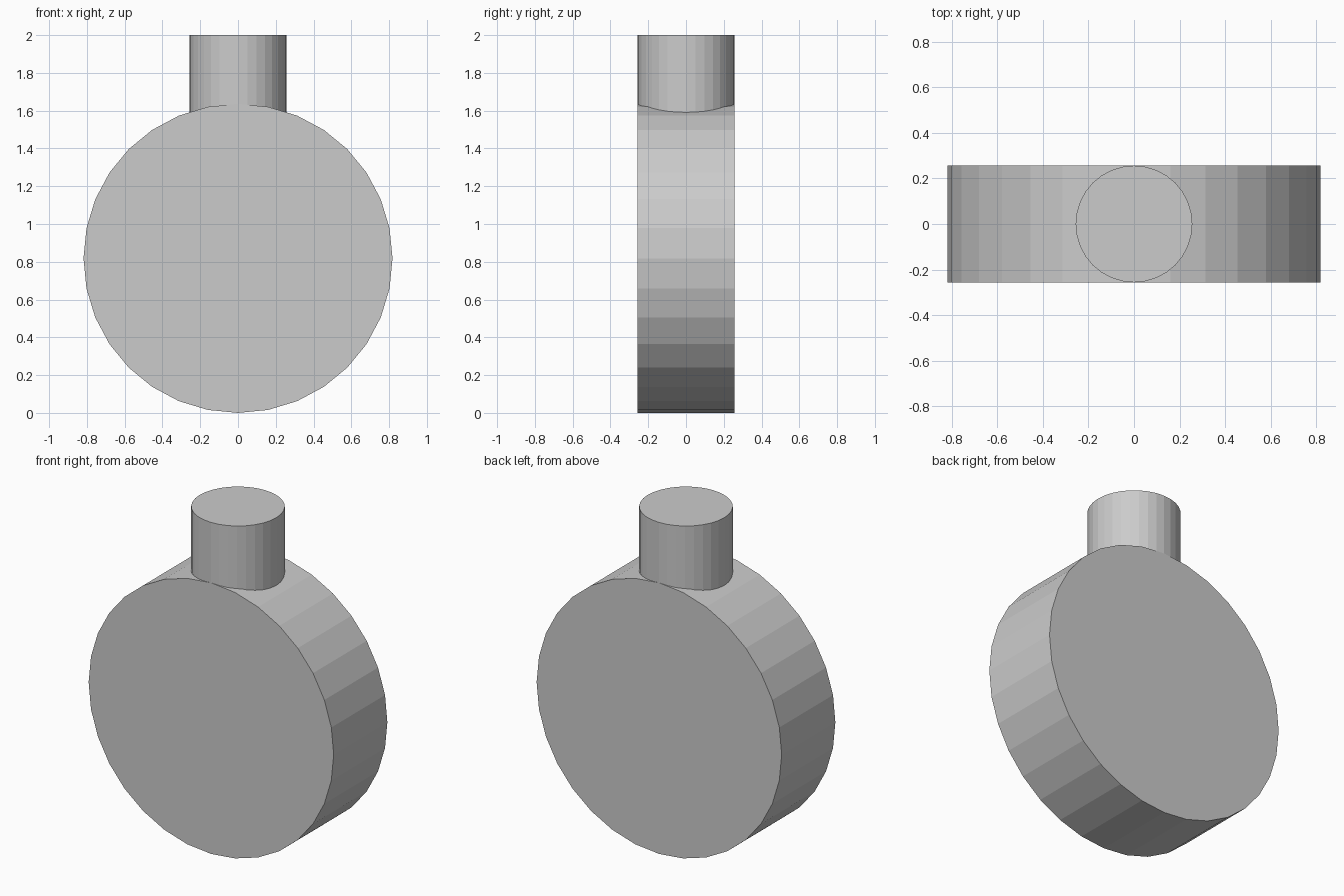
import bpy
from math import pi

if "Cube" in bpy.data.objects:
    bpy.data.objects.remove(bpy.data.objects["Cube"])

R = 0.818        # disc radius
HALF = 0.256     # half depth of disc, also neck radius


def cylinder(name, radius, depth, location, rotation=(0, 0, 0)):
    bpy.ops.mesh.primitive_cylinder_add(vertices=32, radius=radius, depth=depth,
                                        location=location, rotation=rotation)
    obj = bpy.context.object
    obj.name = name
    return obj


# Round flat body standing on its rim
body = cylinder("round_body", R, 2 * HALF, (0, 0, R), (pi / 2, 0, 0))

# Upright neck, sunk slightly into the body's rim
neck_bottom, neck_top = 1.5, 2.0
neck = cylinder("neck", HALF, neck_top - neck_bottom,
                (0, 0, (neck_bottom + neck_top) / 2))
